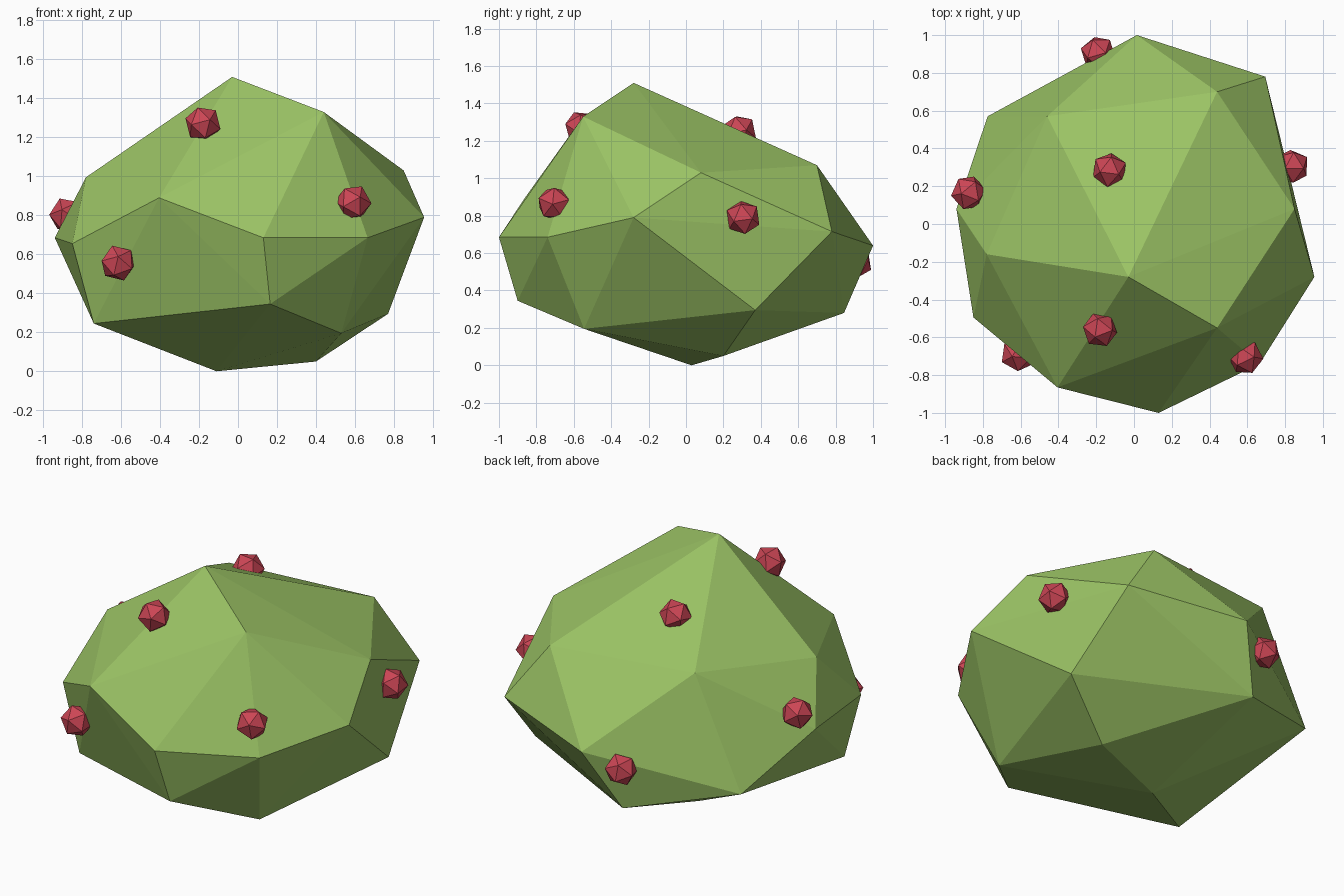
import bpy, bmesh, random
from mathutils import Euler

if "Cube" in bpy.data.objects:
    bpy.data.objects.remove(bpy.data.objects["Cube"])

random.seed(4)


def material(name, color):
    m = bpy.data.materials.new(name)
    m.diffuse_color = color
    m.use_nodes = True
    m.node_tree.nodes["Principled BSDF"].inputs["Base Color"].default_value = m.diffuse_color
    return m


leaf_green = material("leaf_green", (0.33, 0.55, 0.13, 1))
berry_red = material("berry_red", (0.60, 0.06, 0.09, 1))


def finish(name, bm, mat):
    bmesh.ops.recalc_face_normals(bm, faces=bm.faces)
    me = bpy.data.meshes.new(name)
    bm.to_mesh(me)
    bm.free()
    me.materials.append(mat)
    ob = bpy.data.objects.new(name, me)
    bpy.context.collection.objects.link(ob)
    return ob


# Bush body: convex faceted lump wrapped around its corner points
corners = [
    # crown
    (-.03, -.28, 1.51), (.44, -.55, 1.33), (.85, .08, 1.03), (.44, .70, 1.07),
    (-.46, .57, 1.09), (-.78, -.16, .995), (-.405, -.865, .89),
    # waist
    (.955, -.28, .79), (.665, -.74, .685), (.13, -1, .685), (-.85, -.495, .655),
    (-.94, .08, .685), (-.775, .57, .425), (.015, 1, .64), (.695, .78, .715),
    # underside
    (.77, .37, .295), (.53, -.545, .195), (.165, -.90, .345), (-.74, -.49, .245),
    (-.16, .845, .28), (.40, .20, .05), (-.11, .03, 0),
]
bm = bmesh.new()
for c in corners:
    bm.verts.new(c)
bmesh.ops.convex_hull(bm, input=bm.verts)
finish("bush_body", bm, leaf_green)

# Berries: small icosahedra half sunk into the foliage
berries = [
    (-.18, -.56, 1.27), (.59, -.705, .865), (-.615, -.69, .555), (-.875, .165, .80),
    (-.13, .285, 1.25), (.835, .305, .79), (-.19, .905, .55),
]
for i, pos in enumerate(berries, 1):
    bm = bmesh.new()
    bmesh.ops.create_icosphere(bm, subdivisions=1, radius=0.095)
    ob = finish(f"berry_{i}", bm, berry_red)
    ob.location = pos
    ob.rotation_euler = Euler([random.uniform(0, 3) for _ in range(3)])
